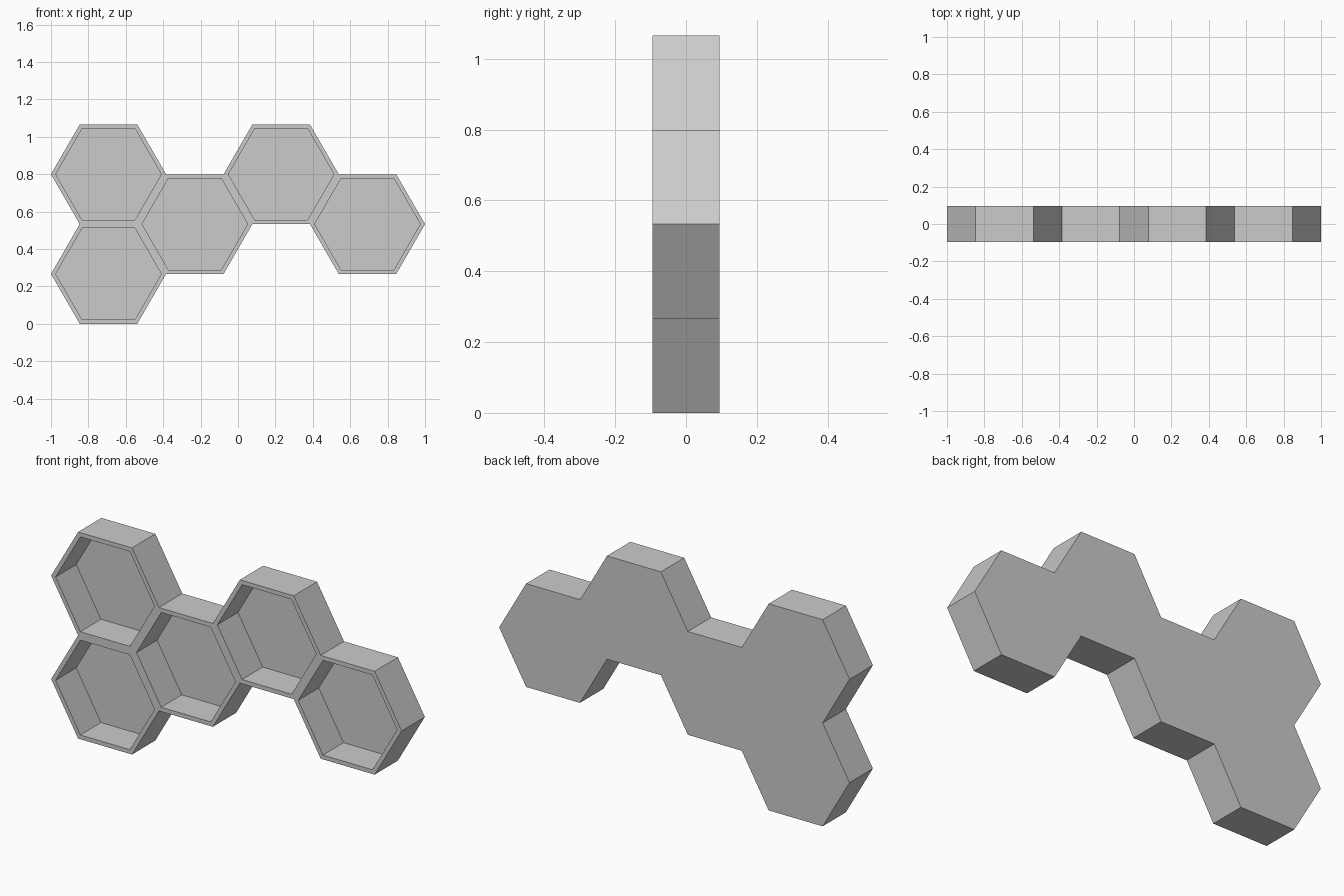
import bpy, bmesh
from math import cos, sin, pi, sqrt

if "Cube" in bpy.data.objects:
    bpy.data.objects.remove(bpy.data.objects["Cube"])

R = 2 / 6.5              # hexagon corner radius
A = R * sqrt(3) / 2      # hexagon half height
WALL = 0.022             # wall and back panel thickness
FRONT, BACK = -0.095, 0.095


def ring(bm, radius, y):
    return [bm.verts.new((radius * cos(i * pi / 3), y, radius * sin(i * pi / 3)))
            for i in range(6)]


def bridge(bm, a, b):
    for i in range(6):
        j = (i + 1) % 6
        bm.faces.new((a[i], a[j], b[j], b[i]))


def hex_shelf(name, x, z):
    bm = bmesh.new()
    r_in = R - WALL * 2 / sqrt(3)
    # back panel, outer wall, front rim, inner wall, inner floor
    rings = [ring(bm, R, BACK), ring(bm, R, FRONT),
             ring(bm, r_in, FRONT), ring(bm, r_in, BACK - WALL)]
    for a, b in zip(rings, rings[1:]):
        bridge(bm, a, b)
    bm.faces.new(rings[0])
    bm.faces.new(rings[-1])
    bmesh.ops.recalc_face_normals(bm, faces=bm.faces)
    mesh = bpy.data.meshes.new(name)
    bm.to_mesh(mesh)
    bm.free()
    obj = bpy.data.objects.new(name, mesh)
    obj.location = (x, 0, z)
    bpy.context.collection.objects.link(obj)


# honeycomb layout: (column, height in half hexagons)
for n, (col, row) in enumerate([(0, 1), (0, 3), (1, 2), (2, 3), (3, 2)], 1):
    hex_shelf(f"hex_shelf_{n}", -1 + R + col * 1.5 * R, row * A)
